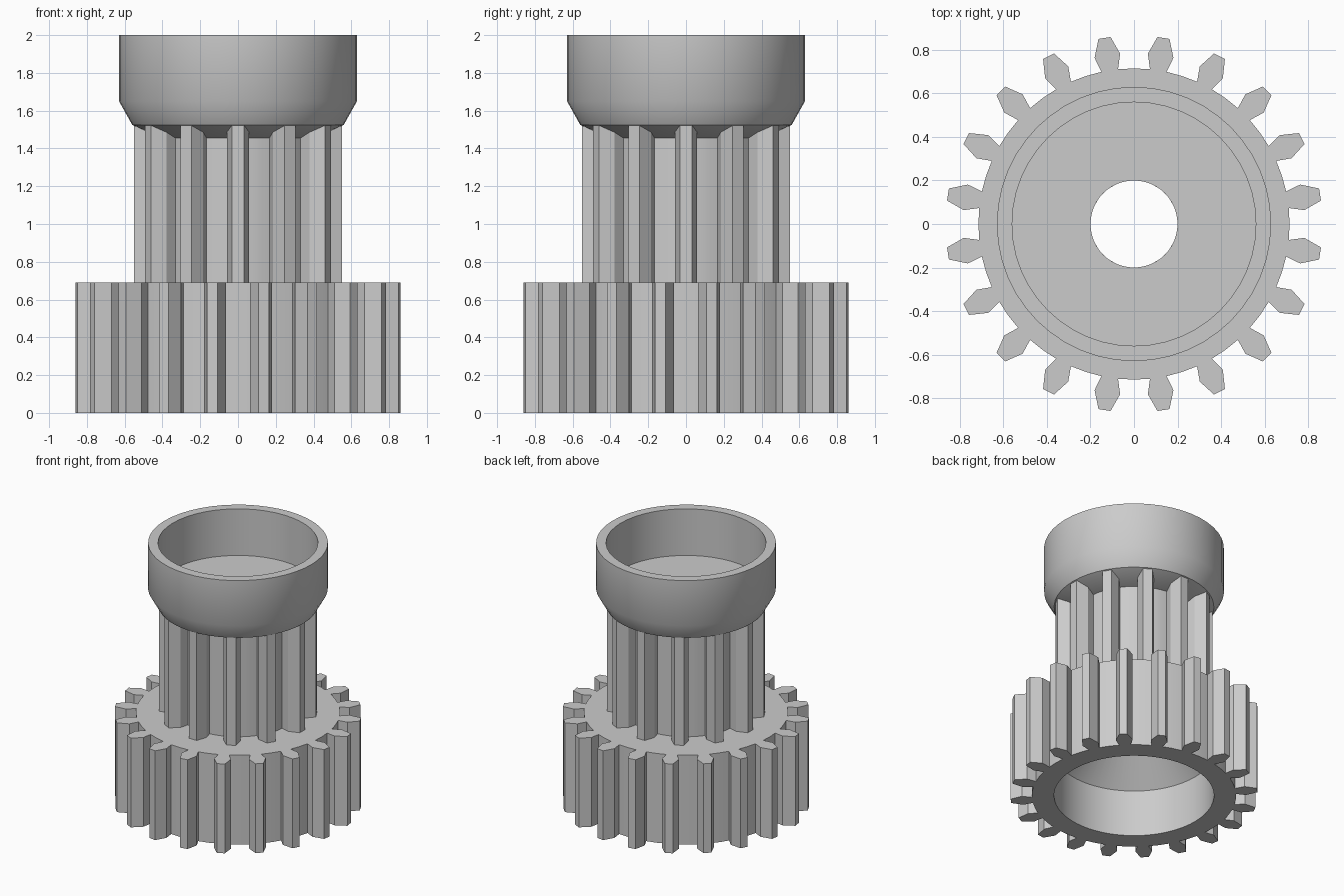
import bpy, bmesh
from math import radians, sin, cos

cube = bpy.data.objects.get("Cube")
if cube:
    bpy.data.objects.remove(cube, do_unlink=True)

# Single plain grey material
grey = bpy.data.materials.new("plain_grey")
grey.use_nodes = True
colour = (0.6, 0.6, 0.6, 1)
grey.diffuse_color = colour
grey.node_tree.nodes["Principled BSDF"].inputs["Base Color"].default_value = colour


def ring(bm, radius, z, angles):
    return [bm.verts.new((radius * cos(radians(a)), radius * sin(radians(a)), z))
            for a in angles]


def bridge(bm, a, b):
    n = len(a)
    for i in range(n):
        j = (i + 1) % n
        bm.faces.new((a[i], a[j], b[j], b[i]))


def finish(bm, name):
    bmesh.ops.recalc_face_normals(bm, faces=bm.faces[:])
    mesh = bpy.data.meshes.new(name)
    bm.to_mesh(mesh)
    bm.free()
    mesh.materials.append(grey)
    obj = bpy.data.objects.new(name, mesh)
    bpy.context.collection.objects.link(obj)
    bpy.ops.object.select_all(action='DESELECT')
    obj.select_set(True)
    bpy.context.view_layer.objects.active = obj
    bpy.ops.object.shade_smooth_by_angle(angle=radians(30))
    return obj


def gear(name, teeth, phase, flank, gap_steps, bore):
    """flank: (radius, half angle) from root to tip; bore: (radius, z) upward."""
    bm = bmesh.new()
    pitch = 360 / teeth
    root, half = flank[0]
    # Root circle: two tooth base points, then points across each gap
    angles, per = [], gap_steps + 1
    for k in range(teeth):
        mid = phase + k * pitch
        angles.append(mid - half)
        angles += [mid + half + (pitch - 2 * half) * s / gap_steps
                   for s in range(gap_steps)]
    z0, z1 = bore[0][1], bore[-1][1]
    low, high = ring(bm, root, z0, angles), ring(bm, root, z1, angles)

    # Bore and the two flat ends
    rings = [ring(bm, r, z, angles) for r, z in bore]
    for a, b in zip([low] + rings, rings + [high]):
        bridge(bm, a, b)

    for k in range(teeth):
        i, mid = k * per, phase + k * pitch
        # Root surface of the gap
        for s in range(1, per):
            p, q = i + s, (i + s + 1) % len(angles)
            bm.faces.new((low[p], low[q], high[q], high[p]))
        # Tooth: outline up one flank and down the other
        loops = []
        for base, z in ((low, z0), (high, z1)):
            pts = [(r, mid - h) for r, h in flank[1:]]
            pts += [(r, mid + h) for r, h in reversed(flank[1:])]
            outer = [ring(bm, r, z, [a])[0] for r, a in pts]
            loops.append([base[i]] + outer + [base[i + 1]])
            bm.faces.new(loops[-1])
        a, b = loops
        for s in range(len(a) - 1):
            bm.faces.new((a[s], a[s + 1], b[s + 1], b[s]))
    return finish(bm, name)


def lathe(name, profile, segments):
    bm = bmesh.new()
    angles = [360 * i / segments for i in range(segments)]
    rings = [ring(bm, r, z, angles) for r, z in profile]
    for a, b in zip(rings, rings[1:] + rings[:1]):
        bridge(bm, a, b)
    return finish(bm, name)


# Wide lower gear, hollow underneath with a cone-shaped ceiling
gear("lower_gear", 20, 9,
     [(0.715, 3.1), (0.785, 4.35), (0.866, 1.85)], 2,
     [(0.56, 0), (0.56, 0.36), (0.23, 0.69)])

# Long narrow pinion with the shaft hole
gear("upper_pinion", 12, 0,
     [(0.41, 6), (0.475, 7.2), (0.552, 3.4)], 3,
     [(0.23, 0.69), (0.2, 0.72), (0.2, 1.525)])

# Open cup with a tapered underside
lathe("top_cup", [(0.2, 1.525), (0.3, 1.525), (0.3, 1.455), (0.41, 1.455),
                  (0.56, 1.525), (0.63, 1.65), (0.63, 2), (0.56, 2),
                  (0.56, 1.64), (0.2, 1.64)], 48)
